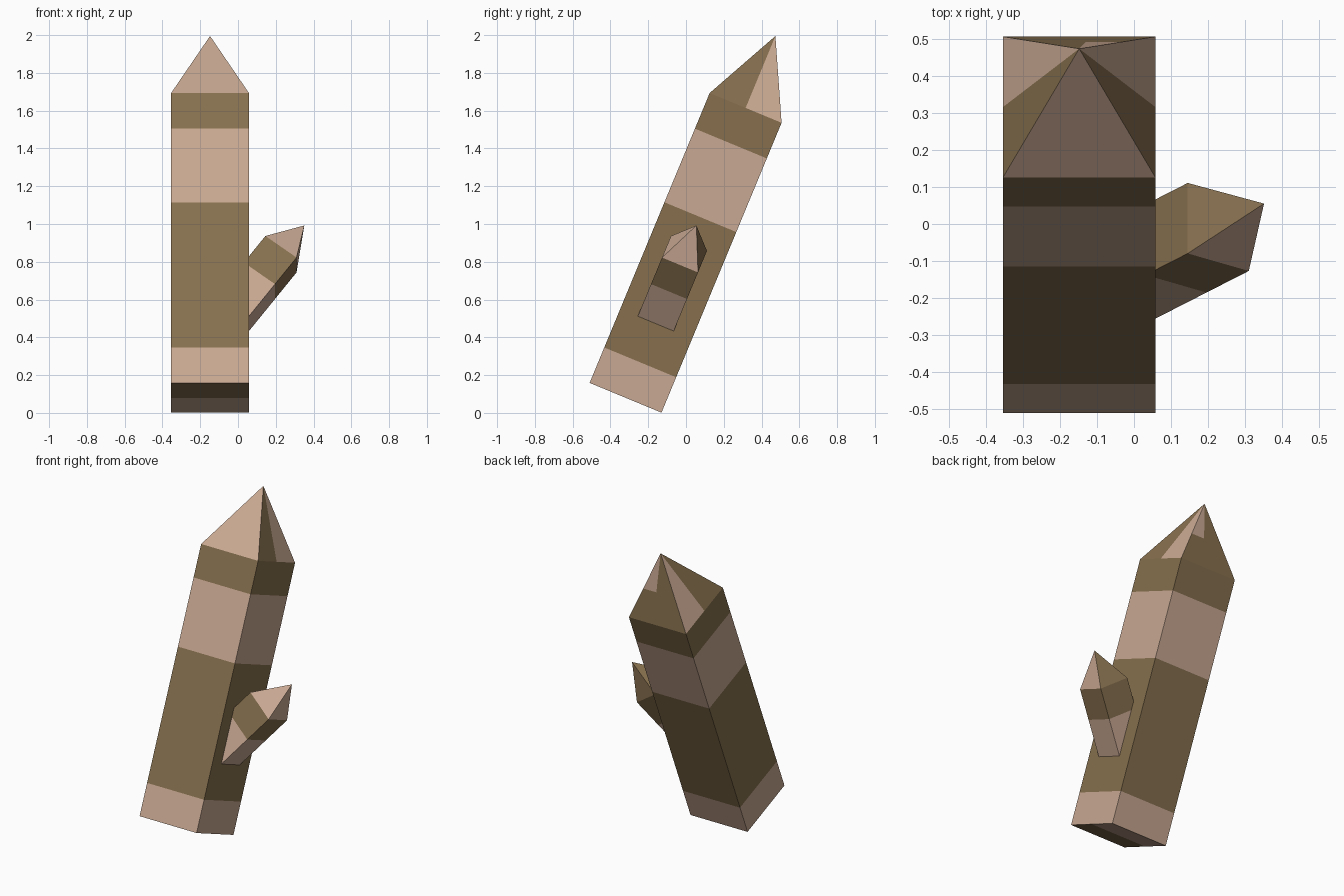
import bpy, bmesh, math
from mathutils import Matrix, Vector

if "Cube" in bpy.data.objects:
    bpy.data.objects.remove(bpy.data.objects["Cube"])


def material(name, rgb):
    m = bpy.data.materials.new(name)
    m.diffuse_color = (*rgb, 1)
    m.use_nodes = True
    m.node_tree.nodes["Principled BSDF"].inputs["Base Color"].default_value = m.diffuse_color
    return m


MATS = [material("brown_stone", (0.238, 0.159, 0.076)),
        material("pale_stone", (0.578, 0.392, 0.287))]
BROWN, PALE = 0, 1


def cut(bm, faces, co, normal):
    """Split the given faces along a plane."""
    geom = set(faces)
    for f in faces:
        geom.update(f.edges)
        geom.update(f.verts)
    bmesh.ops.bisect_plane(bm, geom=list(geom), plane_co=co, plane_no=normal, dist=1e-5)


def crystal(name, width, length, bands, matrix, split, rule):
    """Square prism with a pyramid tip as tall as it is wide, cut into bands."""
    bm = bmesh.new()
    h = width / 2
    ring = [(-h, -h), (h, -h), (h, h), (-h, h)]
    low = [bm.verts.new((x, y, 0)) for x, y in ring]
    top = [bm.verts.new((x, y, length)) for x, y in ring]
    apex = bm.verts.new((0, 0, length + width))
    bm.faces.new(low[::-1])
    for i in range(4):
        j = (i + 1) % 4
        bm.faces.new((low[i], low[j], top[j], top[i]))
        bm.faces.new((top[i], top[j], apex))
    for z in bands:
        cut(bm, bm.faces[:], (0, 0, z), (0, 0, 1))
    split(bm)
    bm.normal_update()
    for f in bm.faces:
        f.material_index = rule(f.calc_center_median(), f.normal)
    me = bpy.data.meshes.new(name)
    bm.to_mesh(me)
    bm.free()
    for m in MATS:
        me.materials.append(m)
    ob = bpy.data.objects.new(name, me)
    ob.matrix_world = matrix
    bpy.context.collection.objects.link(ob)


# Main crystal, leaning back
W, L = 0.412, 1.661
BANDS = (0.203, 1.035, 1.457)
SLOPE = 0.033 / W
lean = Matrix.Rotation(math.radians(-22.5), 4, 'X')


def main_split(bm):
    # halves of the base and of the tip sides
    cut(bm, [f for f in bm.faces if abs(f.calc_center_median().y) < 0.01],
        (0, 0, 0), (0, 1, 0))
    # small pale patch on the back of the tip
    for co, no in (((0, 0, L + W), (1, 0, SLOPE)), ((0, 0, L + 0.45 * W), (0, 0, 1))):
        back = [f for f in bm.faces if f.calc_center_median().z > L
                and all(v.co.y > -1e-5 for v in f.verts) and f.normal.y > 0.5]
        cut(bm, back, co, no)
        bm.normal_update()


def main_rule(c, n):
    if n.z < -0.5:
        return PALE if c.y > 0 else BROWN
    if c.z > L:
        if n.y < -0.5:
            return PALE
        if n.y > 0.5:
            patch = c.z > L + 0.45 * W and c.x > SLOPE * (L + W - c.z)
            return PALE if patch else BROWN
        return PALE if c.y > 0 else BROWN
    return PALE if c.z < BANDS[0] or BANDS[1] < c.z < BANDS[2] else BROWN


crystal("main_crystal", W, L, BANDS,
        Matrix.Translation((-0.148, -0.32, 0.08)) @ lean, 
        lambda bm: (bm.normal_update(), main_split(bm)), main_rule)

# Side crystal, half as wide, growing out of the right face
SL = 0.8
side_rot = lean @ Matrix.Rotation(math.radians(36.87), 4, 'Y')
base = Vector((0.2275, -0.008, 0.84)) - side_rot @ Vector((0, 0, SL))


def side_rule(c, n):
    if c.z > SL:
        return PALE if n.x > 0.5 or n.y < -0.5 else BROWN
    return PALE if c.z < SL - 0.19 else BROWN


crystal("side_crystal", W / 2, SL, (SL - 0.19,),
        Matrix.Translation(base) @ side_rot, lambda bm: None, side_rule)
